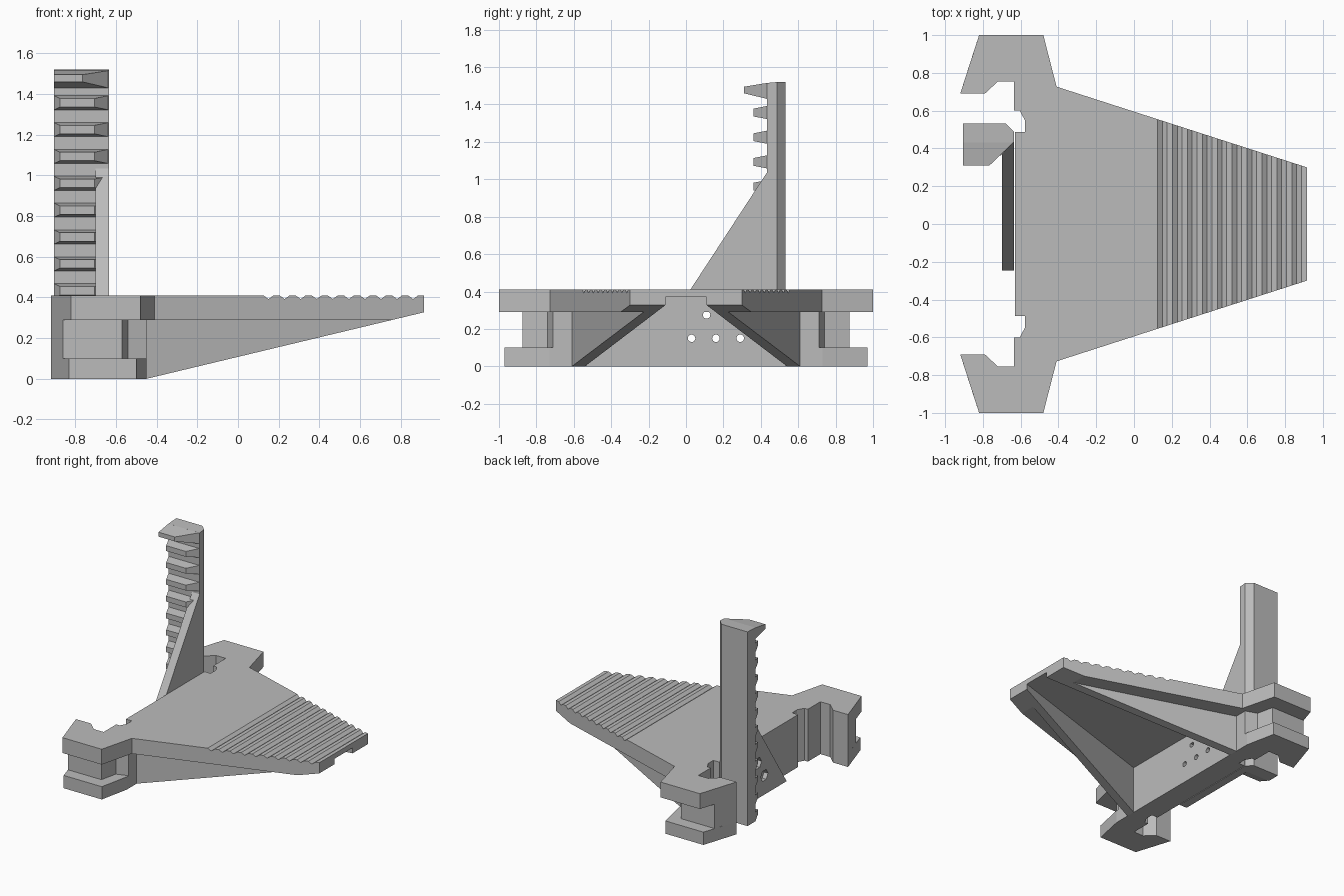
import bpy, bmesh, math
from mathutils import Vector

if "Cube" in bpy.data.objects:
    bpy.data.objects.remove(bpy.data.objects["Cube"], do_unlink=True)

grey = bpy.data.materials.new("plain_grey")
grey.use_nodes = True
COLOUR = (0.5, 0.5, 0.5, 1)
grey.diffuse_color = COLOUR
grey.node_tree.nodes["Principled BSDF"].inputs["Base Color"].default_value = COLOUR


def finish(name, bm):
    bmesh.ops.recalc_face_normals(bm, faces=bm.faces)
    mesh = bpy.data.meshes.new(name)
    bm.to_mesh(mesh)
    bm.free()
    mesh.materials.append(grey)
    obj = bpy.data.objects.new(name, mesh)
    bpy.context.collection.objects.link(obj)
    return obj


def prism(name, points, lo, hi, axis="z"):
    """Extrude a 2D outline along an axis."""
    place = {"z": lambda a, b, c: (a, b, c),
             "y": lambda a, b, c: (a, c, b),
             "x": lambda a, b, c: (c, a, b)}[axis]
    bm = bmesh.new()
    face = bm.faces.new([bm.verts.new(place(a, b, lo)) for a, b in points])
    out = bmesh.ops.extrude_face_region(bm, geom=[face])
    shift = Vector(place(0, 0, hi - lo))
    for v in out["geom"]:
        if isinstance(v, bmesh.types.BMVert):
            v.co += shift
    return finish(name, bm)


def frustum(name, root, tip, y_root, y_tip):
    """Join a rectangle (x0, x1, z0, z1) at the root to one at the tip."""
    bm = bmesh.new()
    rings = []
    for (x0, x1, z0, z1), y in ((root, y_root), (tip, y_tip)):
        rings.append([bm.verts.new(p) for p in
                      ((x0, y, z0), (x1, y, z0), (x1, y, z1), (x0, y, z1))])
    a, b = rings
    bm.faces.new(a)
    bm.faces.new(b)
    for i in range(4):
        j = (i + 1) % 4
        bm.faces.new((a[i], a[j], b[j], b[i]))
    return finish(name, bm)


def boolean(obj, cutter, operation="DIFFERENCE"):
    mod = obj.modifiers.new("cut", "BOOLEAN")
    mod.operation, mod.object, mod.solver = operation, cutter, "EXACT"
    bpy.context.view_layer.objects.active = obj
    bpy.ops.object.modifier_apply(modifier=mod.name)


def drop(*objs):
    for o in objs:
        bpy.data.objects.remove(o, do_unlink=True)


def mirrored(half):
    return half + [(x, -y) for x, y in reversed(half)]


def ngon(centre, radius, sides):
    return [(centre[0] + radius * math.cos(math.tau * i / sides),
             centre[1] + radius * math.sin(math.tau * i / sides)) for i in range(sides)]


# Dimensions shared by the base parts
TOP, PLATE_Z, FLANGE_Z, CEILING = 0.41, 0.29, 0.1, 0.37
TIP, WALL = 0.915, -0.45

# Rear edge with hooks and key slots, shared by all three layers
rear = [(-0.92, 0.69), (-0.79, 0.69), (-0.72, 0.755), (-0.635, 0.755), (-0.635, 0.6),
        (-0.605, 0.6), (-0.578, 0.55), (-0.578, 0.487), (-0.63, 0.487)]

plate = prism("top_plate", mirrored(
    [(TIP, 0.3), (-0.41, 0.727), (-0.48, 1), (-0.82, 1)] + rear), PLATE_Z, TOP)
prism("clamp_neck", mirrored(
    [(WALL, 0.61), (WALL, 0.71), (-0.54, 0.74), (-0.57, 0.875), (-0.86, 0.875)] + rear),
    FLANGE_Z, PLATE_Z)
prism("lower_flange", mirrored(
    [(WALL, 0.61), (WALL, 0.73), (-0.5, 0.97), (-0.83, 0.97)] + rear), 0, FLANGE_Z)

# Side silhouette: sloping underside and ridged grip on top
grip = []
for i in range(10):
    x = 0.125 + i * 0.079
    grip += [(x, TOP), (x + 0.025, TOP - 0.018), (x + 0.05, TOP)]
side = prism("side_silhouette",
             [(-1, -0.01), (-1, TOP)] + grip + [(TIP, TOP), (TIP, 0.327), (WALL, 0), (WALL, -0.01)],
             -1.1, 1.1, "y")
side.hide_render = True

# Tapered ribs under the arm
for s, label in ((1, "left"), (-1, "right")):
    rib = prism("rib_" + label, [(WALL, 0.61 * s), (TIP, 0.178 * s), (TIP, 0.11 * s),
                                 (WALL, 0.54 * s)], 0, PLATE_Z)
    boolean(rib, side, "INTERSECT")

# Plate takes the silhouette and the hollow between the ribs
hollow = prism("hollow", mirrored([(WALL, 0.54), (TIP + 0.1, 0.079)]), 0.1, CEILING)
hollow.hide_render = True
boolean(plate, side, "INTERSECT")
boolean(plate, hollow)
drop(side, hollow)

# Upright post with chamfered rear corner
post = prism("post", [(-0.905, 0.432), (-0.635, 0.432), (-0.635, 0.487), (-0.68, 0.532),
                      (-0.905, 0.532)], 0, 1.52)
for v in post.data.vertices:
    if v.co.z > 1 and v.co.y < 0.45:
        v.co.z -= 0.005

# Triangular gusset bracing the post
gusset = prism("gusset", [(-0.245, 0), (0.432, 0), (0.432, 1.035)], -0.7, -0.635, "x")

# Screw holes through the wall, with hexagonal pockets in the gusset
holes = [(0.03, 0.15), (0.16, 0.15), (0.29, 0.15), (0.11, 0.275)]
for y, z in holes:
    drill = prism("drill", ngon((y, z), 0.02, 16), -1, -0.3, "x")
    pocket = prism("pocket", ngon((y, z), 0.045, 6), -0.8, -0.665, "x")
    for target in ("clamp_neck", "gusset"):
        boolean(bpy.data.objects[target], drill)
    boolean(gusset, pocket)
    drop(drill, pocket)

# Teeth down the front of the post and the longer top lip
for i in range(11):
    z = 1.357 - i * 0.132
    frustum("tooth_%d" % (i + 1), (-0.905, -0.637, z - 0.035, z + 0.035),
            (-0.875, -0.705, z - 0.021, z + 0.021), 0.433, 0.362)
frustum("top_lip", (-0.905, -0.637, 1.43, 1.515), (-0.905, -0.765, 1.46, 1.495), 0.433, 0.31)
